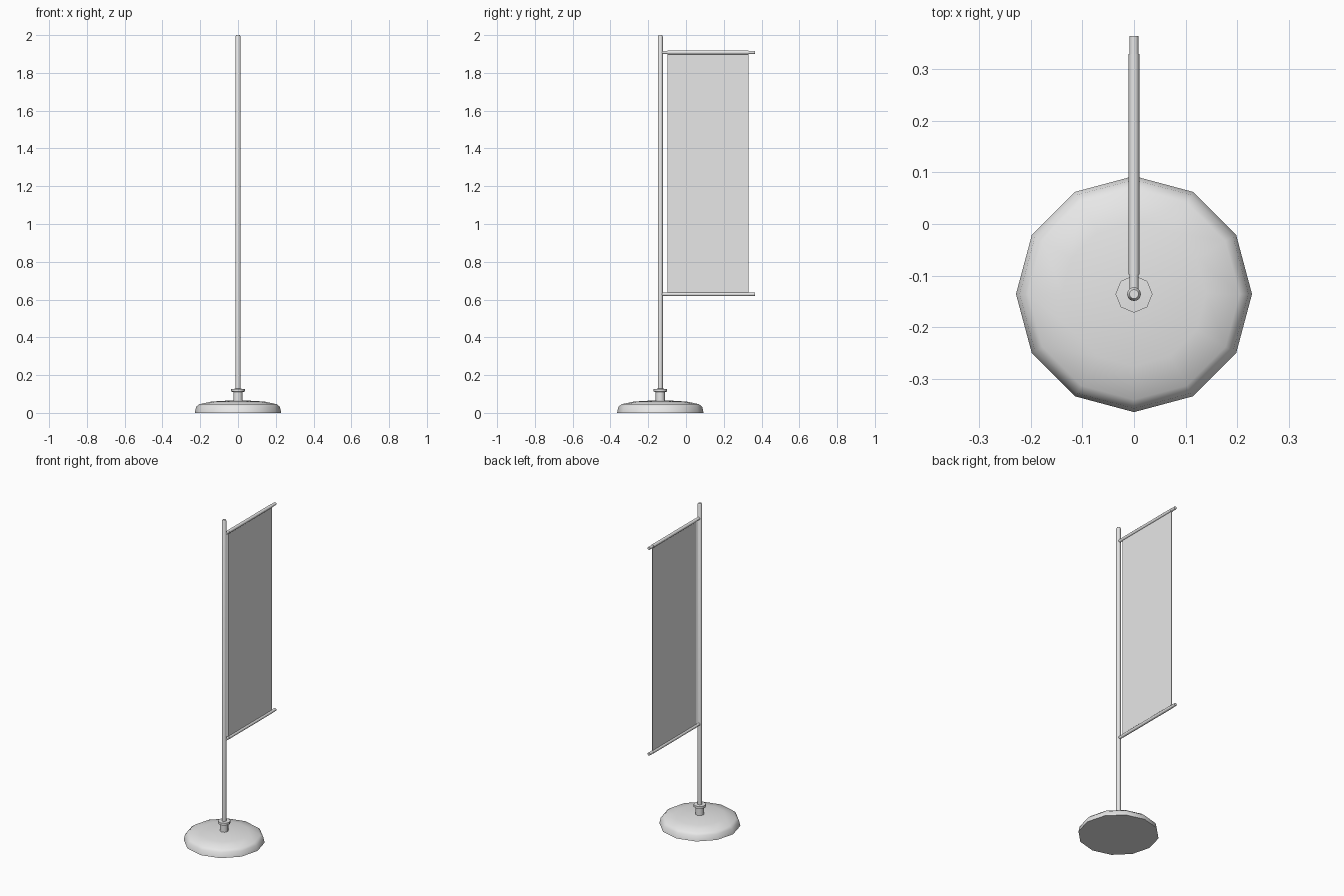
import bpy
import math
from mathutils import Vector

cube = bpy.data.objects.get("Cube")
if cube:
    bpy.data.objects.remove(cube, do_unlink=True)

POLE_Y = -0.136
TIP_Y = 0.365
BAR_HEIGHTS = {"lower": 0.628, "upper": 1.908}

grey = bpy.data.materials.new("light grey")
grey.use_nodes = True
colour = (0.8, 0.8, 0.8, 1)
grey.diffuse_color = colour
grey.node_tree.nodes["Principled BSDF"].inputs["Base Color"].default_value = colour


def lathe(name, profile, sides, origin, along_y=False, smooth=40):
    """Closed solid of revolution from (radius, distance) pairs."""
    verts, faces = [], []
    for radius, dist in profile:
        for i in range(sides):
            a = math.tau * i / sides
            u, v = radius * math.cos(a), radius * math.sin(a)
            verts.append((-u, dist, v) if along_y else (u, v, dist))
    for r in range(len(profile) - 1):
        for i in range(sides):
            j = (i + 1) % sides
            a, b = r * sides, (r + 1) * sides
            faces.append((a + i, a + j, b + j, b + i))
    last = (len(profile) - 1) * sides
    faces.append(tuple(reversed(range(sides))))
    faces.append(tuple(range(last, last + sides)))
    mesh = bpy.data.meshes.new(name)
    mesh.from_pydata(verts, [], faces)
    mesh.materials.append(grey)
    obj = bpy.data.objects.new(name, mesh)
    obj.location = Vector(origin)
    bpy.context.collection.objects.link(obj)
    bpy.ops.object.select_all(action="DESELECT")
    obj.select_set(True)
    bpy.context.view_layer.objects.active = obj
    bpy.ops.object.shade_smooth_by_angle(angle=math.radians(smooth))
    return obj


# Twelve-sided domed foot
foot = [(0.229, 0), (0.222, 0.032), (0.205, 0.046), (0.14, 0.06), (0.04, 0.066)]
lathe("base", foot, 12, (0, POLE_Y, 0), smooth=60)

# Socket with a wider collar on top
socket = [(0.025, 0.06), (0.025, 0.11), (0.036, 0.113), (0.036, 0.127), (0.014, 0.128)]
lathe("socket", socket, 8, (0, POLE_Y, 0), smooth=50)

# Upright pole with a softened tip
pole = [(0.0135, 0.1), (0.0135, 1.992), (0.009, 2.0)]
lathe("pole", pole, 12, (0, POLE_Y, 0), smooth=60)

# Cross bars, each wrapped by a thin cloth sleeve
for level, z in BAR_HEIGHTS.items():
    bar = [(0.009, POLE_Y), (0.009, TIP_Y)]
    lathe(level + "_bar", bar, 12, (0, 0, z), along_y=True)
    sleeve = [(0.0102, -0.098), (0.0102, 0.33)]
    lathe(level + "_sleeve", sleeve, 12, (0, 0, z), along_y=True)

# Hanging cloth panel between the bars
low, high = BAR_HEIGHTS.values()
bpy.ops.mesh.primitive_cube_add(size=1, location=(0, 0.116, (low + high) / 2))
banner = bpy.context.object
banner.name = "banner"
banner.scale = (0.004, 0.428, high - low)
banner.data.materials.append(grey)
